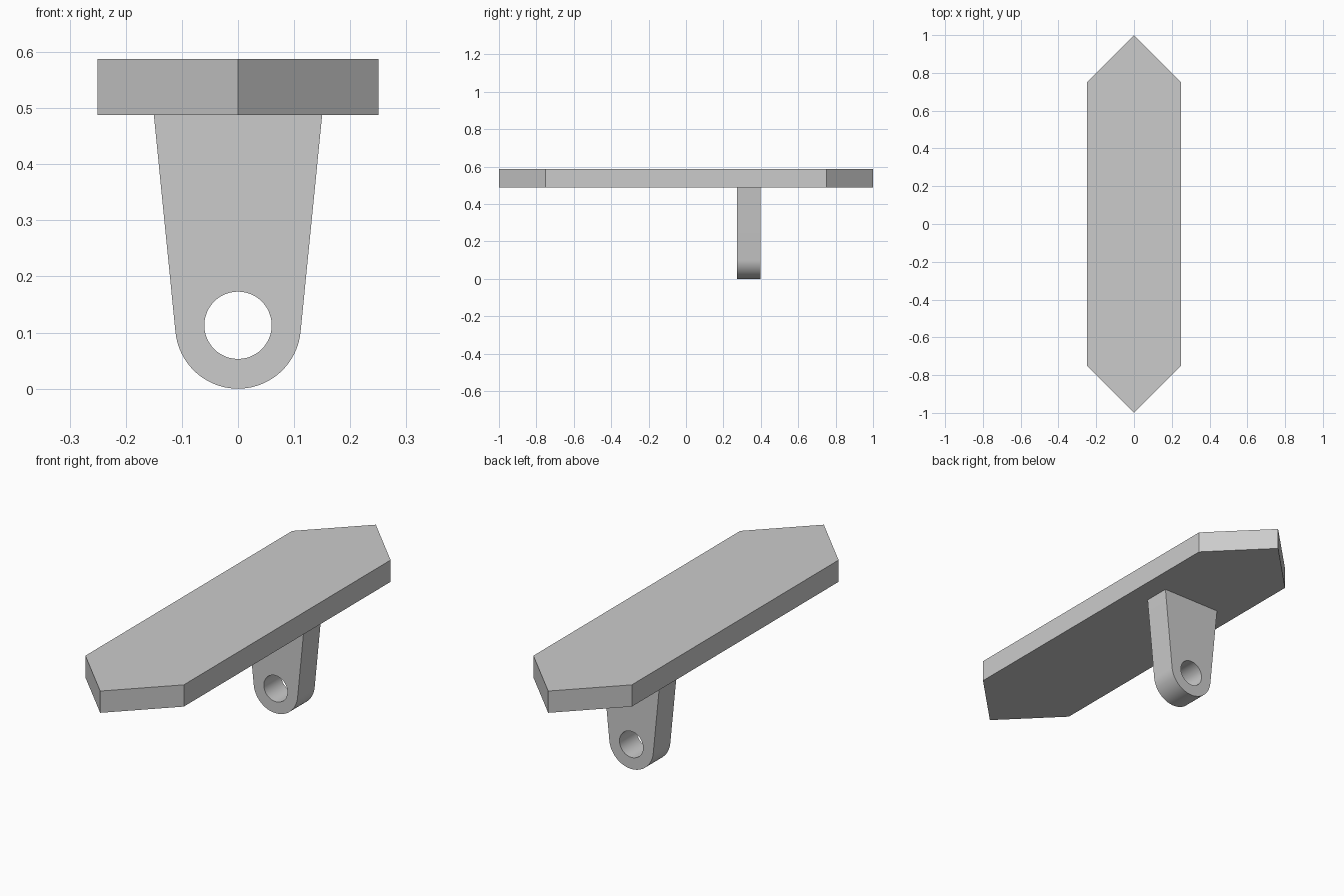
import bpy, bmesh
from math import sin, cos, pi, radians
from mathutils import Vector

if "Cube" in bpy.data.objects:
    bpy.data.objects.remove(bpy.data.objects["Cube"], do_unlink=True)

GREY = (0.6, 0.6, 0.6, 1)
mat = bpy.data.materials.new("plain grey")
mat.use_nodes = True
mat.diffuse_color = GREY
mat.node_tree.nodes["Principled BSDF"].inputs["Base Color"].default_value = GREY


def arc(radius, height, start, end, steps):
    """Points on an arc in the XZ plane."""
    angles = [start + (end - start) * i / steps for i in range(steps + 1)]
    return [(radius * cos(a), 0, height + radius * sin(a)) for a in angles]


def prism(name, loops, offset, depth):
    """Fill closed outlines (outer edge, then holes) and extrude them."""
    bm = bmesh.new()
    edges = []
    for loop in loops:
        verts = [bm.verts.new(Vector(p) + Vector(offset)) for p in loop]
        edges += [bm.edges.new((v, verts[i - 1])) for i, v in enumerate(verts)]
    if len(loops) == 1:
        bm.faces.new(verts)
    else:
        bmesh.ops.triangle_fill(bm, edges=edges, use_beauty=True)
    result = bmesh.ops.extrude_face_region(bm, geom=bm.faces[:], use_keep_orig=True)
    moved = [g for g in result["geom"] if isinstance(g, bmesh.types.BMVert)]
    bmesh.ops.translate(bm, verts=moved, vec=depth)
    bmesh.ops.recalc_face_normals(bm, faces=bm.faces[:])
    mesh = bpy.data.meshes.new(name)
    bm.to_mesh(mesh)
    bm.free()
    mesh.materials.append(mat)
    obj = bpy.data.objects.new(name, mesh)
    bpy.context.collection.objects.link(obj)
    return obj


# Long plate with pointed ends
plate_bottom, plate_thick = 0.488, 0.1
plate_outline = [(0, -1, 0), (0.25, -0.75, 0), (0.25, 0.75, 0),
                 (0, 1, 0), (-0.25, 0.75, 0), (-0.25, -0.75, 0)]
prism("plate", [plate_outline], (0, 0, plate_bottom), (0, 0, plate_thick))

# Tapered lug with a rounded end and a round hole
lug_radius, taper = 0.112, radians(5.7)
lug_outline = [(-0.15, 0, plate_bottom), (0.15, 0, plate_bottom)]
lug_outline += arc(lug_radius, lug_radius, -taper, taper - pi, 40)
hole = arc(0.06, 0.113, 0, 2 * pi, 48)[:-1]
lug = prism("lug", [lug_outline, hole], (0, 0.273, 0), (0, 0.124, 0))

bpy.ops.object.select_all(action="DESELECT")
lug.select_set(True)
bpy.context.view_layer.objects.active = lug
bpy.ops.object.shade_smooth_by_angle(angle=radians(30))
